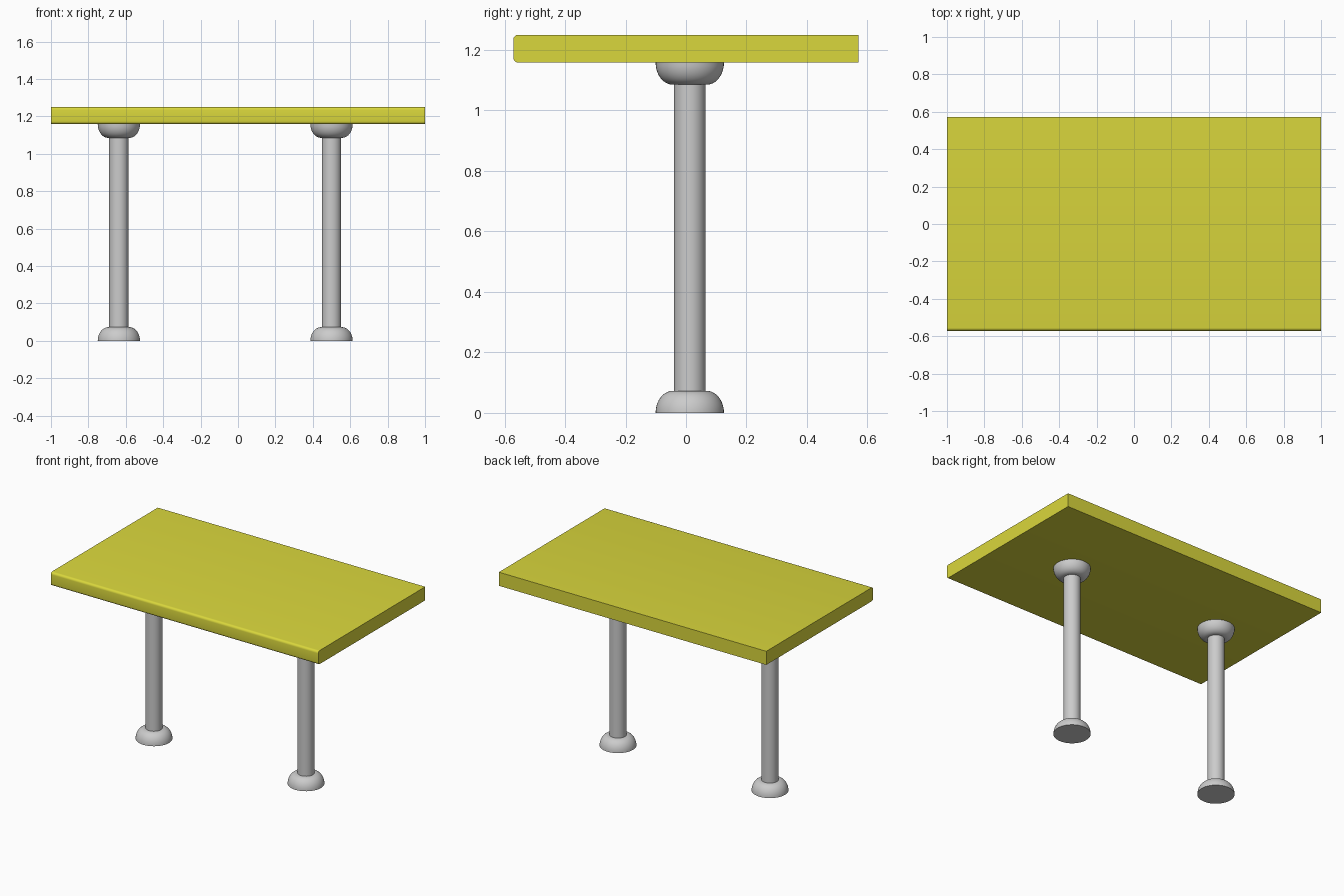
import bpy, bmesh, math

if "Cube" in bpy.data.objects:
    bpy.data.objects.remove(bpy.data.objects["Cube"])

SEGMENTS = 48
LEG_Y = 0.0125
TOP_BOTTOM, TOP_TOP = 1.158, 1.25
HALF_DEPTH = 0.571


def finish(name, bm):
    """Turn a bmesh into a named, smooth-shaded object."""
    bmesh.ops.recalc_face_normals(bm, faces=bm.faces[:])
    mesh = bpy.data.meshes.new(name)
    bm.to_mesh(mesh)
    bm.free()
    obj = bpy.data.objects.new(name, mesh)
    bpy.context.collection.objects.link(obj)
    bpy.ops.object.select_all(action='DESELECT')
    obj.select_set(True)
    bpy.context.view_layer.objects.active = obj
    bpy.ops.object.shade_smooth_by_angle(angle=math.radians(30))
    return obj


def lathe(name, profile, location):
    """Revolve a (radius, height) profile around the vertical axis."""
    bm = bmesh.new()
    verts = [bm.verts.new((r, 0, z)) for r, z in profile]
    edges = [bm.edges.new(pair) for pair in zip(verts, verts[1:])]
    bmesh.ops.spin(bm, geom=verts + edges, cent=(0, 0, 0), axis=(0, 0, 1),
                   angle=math.tau, steps=SEGMENTS)
    bmesh.ops.remove_doubles(bm, verts=bm.verts[:], dist=1e-5)
    obj = finish(name, bm)
    obj.location = location
    return obj


# Table top with its long front edges rounded
bm = bmesh.new()
bmesh.ops.create_cube(bm, size=1)
bmesh.ops.scale(bm, vec=(2, 2 * HALF_DEPTH, TOP_TOP - TOP_BOTTOM), verts=bm.verts)
bmesh.ops.translate(bm, vec=(0, 0, (TOP_TOP + TOP_BOTTOM) / 2), verts=bm.verts)
front = [e for e in bm.edges
         if all(v.co.y < 0 for v in e.verts)
         and abs(e.verts[0].co.x - e.verts[1].co.x) > 1]
bmesh.ops.bevel(bm, geom=front, offset=0.016, offset_type='OFFSET',
                segments=5, profile=0.5, affect='EDGES')
top = finish("table_top", bm)
yellow = bpy.data.materials.new("yellow_top")
yellow.diffuse_color = (0.70, 0.68, 0.045, 1)
yellow.use_nodes = True
yellow.node_tree.nodes["Principled BSDF"].inputs["Base Color"].default_value = yellow.diffuse_color
top.data.materials.append(yellow)

# Domed flange at foot and head, joined by a plain column
dome = [(0.056 + 0.057 * math.cos(a), 0.073 * math.sin(a))
        for a in (math.pi / 2 * i / 10 for i in range(11))]
foot = [(0, 0)] + dome + [(0.052, 0.073)]
profile = foot + [(r, TOP_BOTTOM - z) for r, z in reversed(foot)]
for side, x in (("left", -0.637), ("right", 0.5)):
    lathe(side + "_leg", profile, (x, LEG_Y, 0))
